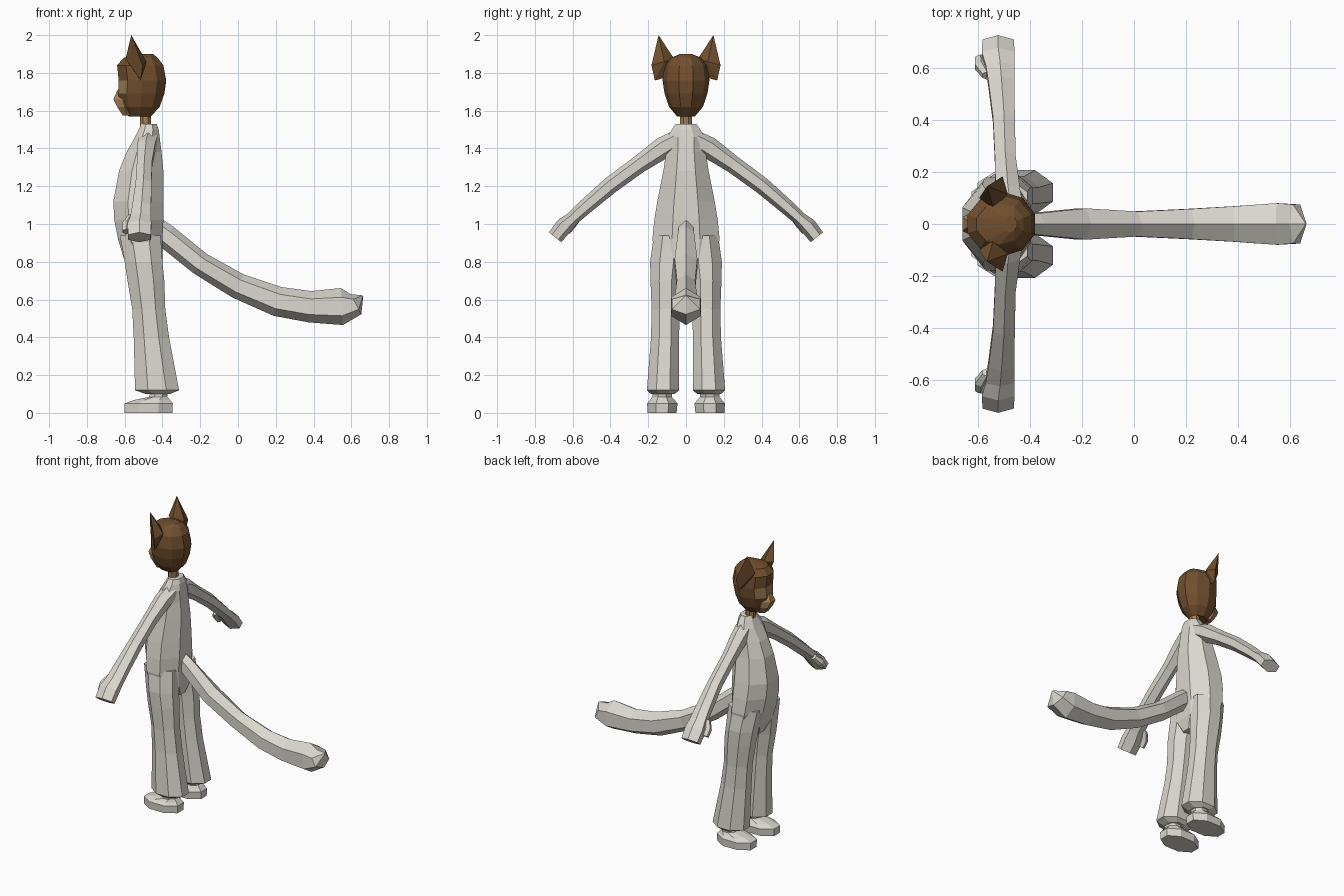
import bpy, bmesh
from math import sin, cos, pi
from mathutils import Vector

if "Cube" in bpy.data.objects:
    bpy.data.objects.remove(bpy.data.objects["Cube"])


def material(name, rgb):
    m = bpy.data.materials.new(name)
    m.diffuse_color = (*rgb, 1)
    m.use_nodes = True
    m.node_tree.nodes["Principled BSDF"].inputs["Base Color"].default_value = m.diffuse_color
    return m


WHITE = material("off white", (0.70, 0.68, 0.62))
BROWN = material("brown fur", (0.165, 0.078, 0.027))
TAN = material("tan skin", (0.36, 0.21, 0.09))


def finish(name, bm, mats, mirror=False):
    bmesh.ops.recalc_face_normals(bm, faces=bm.faces)
    me = bpy.data.meshes.new(name)
    bm.to_mesh(me)
    bm.free()
    for m in mats:
        me.materials.append(m)
    ob = bpy.data.objects.new(name, me)
    bpy.context.collection.objects.link(ob)
    if mirror:
        mod = ob.modifiers.new("mirror", 'MIRROR')
        mod.use_axis = (False, True, False)
        mod.use_mirror_merge = False
    return ob


def loft(name, rings, mats, mirror=False):
    """Skin a list of equal-length point rings and cap both ends."""
    bm = bmesh.new()
    vs = [[bm.verts.new(p) for p in r] for r in rings]
    n = len(vs[0])
    for a, b in zip(vs, vs[1:]):
        for i in range(n):
            j = (i + 1) % n
            bm.faces.new((a[i], a[j], b[j], b[i]))
    bm.faces.new(vs[0])
    bm.faces.new(vs[-1])
    return finish(name, bm, mats, mirror)


def stack(name, rows, n, mats, mirror=False):
    """Loft horizontal rings given as (z, x0, x1, y0, y1)."""
    k = 1 / cos(pi / n)
    rings = []
    for z, x0, x1, y0, y1 in rows:
        rings.append([((x0 + x1) / 2 + k * (x1 - x0) / 2 * cos(2 * pi * (i + .5) / n),
                       (y0 + y1) / 2 + k * (y1 - y0) / 2 * sin(2 * pi * (i + .5) / n), z)
                      for i in range(n)])
    return loft(name, rings, mats, mirror)


def tube(name, rows, side, n, mats, mirror=False):
    """Loft rings across a path given as (x, y, z, half_side, half_up)."""
    side = Vector(side)
    pts = [Vector(r[:3]) for r in rows]
    rings = []
    for k, r in enumerate(rows):
        t = pts[min(k + 1, len(pts) - 1)] - pts[max(k - 1, 0)]
        up = t.cross(side).normalized()
        rings.append([pts[k] + side * (r[3] * sin(2 * pi * i / n) / sin(pi / 3))
                      + up * (r[4] * cos(2 * pi * i / n)) for i in range(n)])
    return loft(name, rings, mats, mirror)


# Torso
stack("torso", [(z, a, b, -w, w) for z, a, b, w in [
    (0.74, -.57, -.42, .06), (0.82, -.605, -.40, .16), (0.92, -.635, -.40, .178),
    (1.02, -.655, -.395, .168), (1.12, -.66, -.395, .152), (1.28, -.63, -.395, .12),
    (1.38, -.59, -.405, .105), (1.46, -.545, -.415, .10), (1.50, -.525, -.42, .075),
    (1.53, -.51, -.43, .055)]], 8, [WHITE])

# Flared trouser legs
stack("trouser_leg", [
    (0.94, -.625, -.41, .01, .17), (0.80, -.60, -.40, .015, .19),
    (0.70, -.585, -.39, .03, .188), (0.55, -.56, -.385, .035, .182),
    (0.40, -.552, -.365, .036, .185), (0.12, -.545, -.312, .036, .207),
    (0.10, -.49, -.36, .06, .185)], 8, [WHITE], True)

# Shoes
stack("shoe", [
    (0, -.60, -.348, .05, .203), (0.05, -.602, -.345, .045, .206),
    (0.068, -.55, -.36, .06, .19), (0.085, -.47, -.375, .075, .178),
    (0.13, -.46, -.365, .075, .178)], 8, [WHITE], True)

# Arms with mitten hands
tube("arm", [
    (-.475, .05, 1.445, .05, .05), (-.485, .12, 1.405, .047, .058),
    (-.495, .25, 1.315, .04, .047), (-.50, .40, 1.205, .042, .045),
    (-.51, .54, 1.085, .05, .04), (-.515, .60, 1.03, .055, .036),
    (-.522, .645, .99, .063, .045), (-.522, .693, .93, .06, .042)],
    (1, 0, 0), 6, [WHITE], True)
tube("thumb", [
    (-.565, .57, 1.04, .018, .02), (-.588, .605, 1.0, .024, .026),
    (-.59, .635, .96, .02, .022)], (1, 0, 0), 6, [WHITE], True)

# Tail, ridged along the top
tube("tail", [
    (-.45, 0, .985, .035, .06), (-.38, 0, .935, .042, .063), (-.20, 0, .79, .06, .062),
    (0, 0, .672, .048, .068), (.21, 0, .59, .058, .079), (.38, 0, .562, .068, .083),
    (.55, 0, .563, .08, .098), (.625, 0, .575, .075, .06), (.66, 0, .62, .004, .004)],
    (0, 1, 0), 6, [WHITE])

# Neck
stack("neck", [(1.50, -.52, -.46, -.033, .033), (1.62, -.52, -.46, -.033, .033)], 8, [TAN])

# Head: brown fur with a tan face on the front
head = stack("head", [(z, a, b, -w, w) for z, a, b, w in [
    (1.57, -.58, -.46, .045), (1.62, -.615, -.415, .085), (1.69, -.635, -.39, .108),
    (1.76, -.632, -.38, .118), (1.84, -.64, -.395, .108), (1.88, -.605, -.425, .075),
    (1.90, -.50, -.45, .03)]], 10, [BROWN, TAN])
for p in head.data.polygons:
    if p.normal.x < -0.75 and 1.58 < p.center.z < 1.79:
        p.material_index = 1

# Muzzle
stack("muzzle", [(z, a, -.56, -w, w) for z, a, w in [
    (1.575, -.61, .035), (1.62, -.64, .05), (1.66, -.66, .045), (1.71, -.638, .022)]],
    6, [TAN])

# Pointed ears
bm = bmesh.new()
for p in [(-.565, .145, 2.0), (-.54, .06, 1.87), (-.505, .183, 1.84), (-.485, .115, 1.86),
          (-.515, .165, 1.76), (-.595, .10, 1.875), (-.53, .09, 1.78)]:
    bm.verts.new(p)
bmesh.ops.convex_hull(bm, input=bm.verts)
finish("ear", bm, [BROWN], True)
